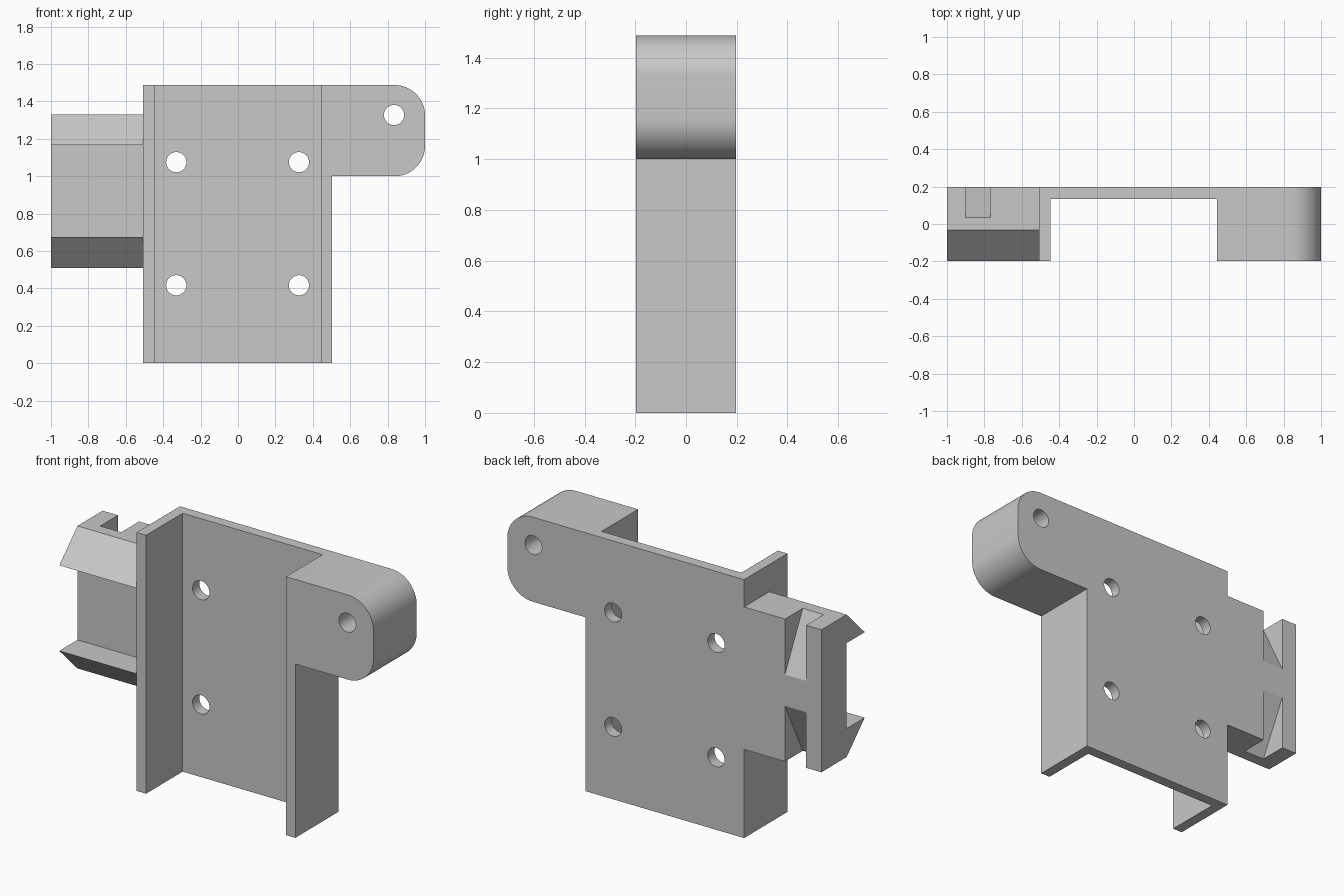
import bpy, bmesh, math
from mathutils import Vector

cube = bpy.data.objects.get("Cube")
if cube:
    bpy.data.objects.remove(cube, do_unlink=True)

# Main dimensions
FRONT, BACK = -0.197, 0.197
HEIGHT = 1.487
LEFT_X, RIGHT_X = -0.508, 0.503
RAIL_MID = 0.92
HOLE_R = 0.054

gray = bpy.data.materials.new("light_gray")
gray.use_nodes = True
color = (0.58, 0.58, 0.58, 1)
gray.diffuse_color = color
gray.node_tree.nodes["Principled BSDF"].inputs["Base Color"].default_value = color


def prism(name, points, axis, start, end):
    """Extrude a closed 2D profile along an axis; points are the other two axes in order."""
    def place(p):
        co = list(p)
        co.insert("xyz".index(axis), start)
        return co
    bm = bmesh.new()
    face = bm.faces.new([bm.verts.new(place(p)) for p in points])
    top = bmesh.ops.extrude_face_region(bm, geom=[face])["geom"]
    shift = Vector([end - start if a == axis else 0 for a in "xyz"])
    bmesh.ops.translate(bm, vec=shift, verts=[v for v in top if isinstance(v, bmesh.types.BMVert)])
    bmesh.ops.recalc_face_normals(bm, faces=bm.faces)
    mesh = bpy.data.meshes.new(name)
    bm.to_mesh(mesh)
    bm.free()
    mesh.materials.append(gray)
    obj = bpy.data.objects.new(name, mesh)
    bpy.context.collection.objects.link(obj)
    return obj


def arc(cx, cz, r, a0, a1, n):
    """Points along an arc, angles in degrees."""
    angles = [math.radians(a0 + (a1 - a0) * i / n) for i in range(n + 1)]
    return [(cx + r * math.cos(a), cz + r * math.sin(a)) for a in angles]


def activate(obj):
    bpy.ops.object.select_all(action='DESELECT')
    obj.select_set(True)
    bpy.context.view_layer.objects.active = obj


def cut(obj, cutter):
    """Subtract the cutter from the part, then discard it."""
    cutter.hide_render = True
    mod = obj.modifiers.new("cut", 'BOOLEAN')
    mod.operation = 'DIFFERENCE'
    mod.solver = 'EXACT'
    mod.object = cutter
    activate(obj)
    bpy.ops.object.modifier_apply(modifier=mod.name)
    bpy.data.objects.remove(cutter, do_unlink=True)


def drill(obj, x, z):
    circle = arc(x, z, HOLE_R, 0, 360, 40)[:-1]
    cut(obj, prism("hole_cutter", circle, "y", FRONT - 0.1, BACK + 0.1))


# Channel: back plate with two side walls
channel = prism("channel_plate", [
    (LEFT_X, FRONT), (-0.447, FRONT), (-0.447, 0.135), (0.443, 0.135),
    (0.443, FRONT), (RIGHT_X, FRONT), (RIGHT_X, BACK), (LEFT_X, BACK)], "z", 0, HEIGHT)
for x in (-0.33, 0.326):
    for z in (0.417, 1.075):
        drill(channel, x, z)

# Rounded lug with a pivot hole
r = 0.162
lug = prism("pivot_lug",
            [(RIGHT_X, 1.0)] + arc(1 - r, 1.0 + r, r, -90, 0, 16)
            + arc(1 - r, HEIGHT - r, r, 0, 90, 16) + [(RIGHT_X, HEIGHT)], "y", FRONT, BACK)
drill(lug, 0.834, 1.327)

# Dovetail rail: symmetric profile with flat-backed angled lips
half = [(BACK, 0.41), (-0.032, 0.41), (FRONT, 0.246), (-0.032, 0.246)]
rail = prism("dovetail_rail",
             [(y, RAIL_MID + h) for y, h in half]
             + [(y, RAIL_MID - h) for y, h in reversed(half)], "x", -1, LEFT_X)

# Sloped cross slot cut into both ends of the rail's back
slope = [(0.2294, 0.026), (0.0026, 0.474), (0.2294, 0.474)]
for side in (1, -1):
    wedge = [(y, RAIL_MID + side * h) for y, h in slope]
    cut(rail, prism("slot_cutter", wedge, "x", -0.902, -0.768))

# Smooth only the rounded surfaces
for obj in (channel, lug):
    activate(obj)
    bpy.ops.object.shade_smooth_by_angle(angle=math.radians(25))
